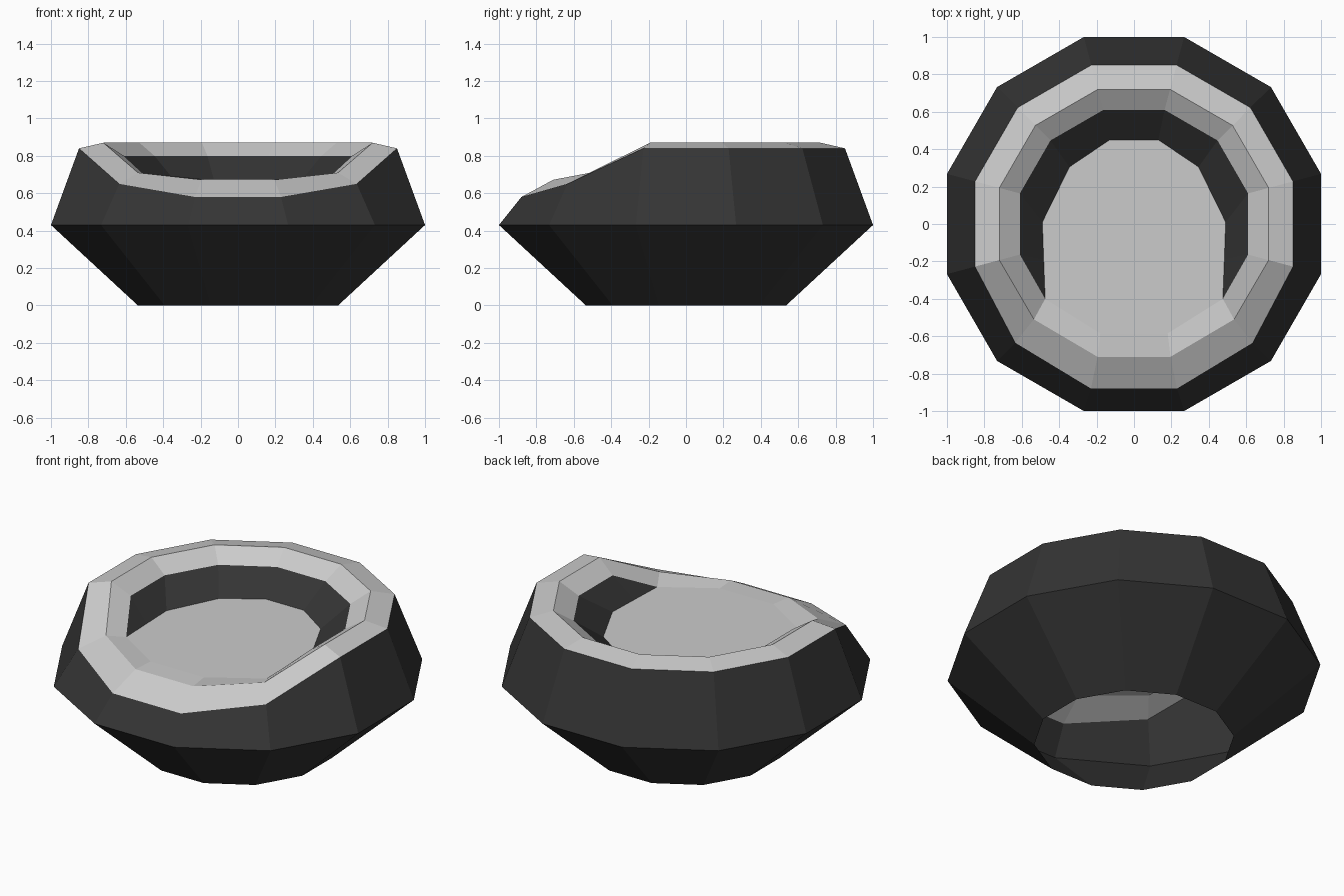
import bpy, bmesh
from math import radians, sin, cos

if "Cube" in bpy.data.objects:
    bpy.data.objects.remove(bpy.data.objects["Cube"])

N = 6  # points per half ring (12-sided body)


def half_ring(apothem, z, front=()):
    """Right half of a 12-gon, back to front; 'front' replaces the last points."""
    r = apothem / cos(radians(15))
    pts = [(r * cos(radians(75 - 30 * i)), r * sin(radians(75 - 30 * i)), z) for i in range(N)]
    if front:
        pts[-len(front):] = front
    return pts


def full_ring(half):
    """Mirror a half ring across x = 0 into a closed loop."""
    return half + [(-x, y, z) for x, y, z in reversed(half)]


def build(name, rings, material=None, cap=False):
    """Skin successive rings with quads; optionally fill the last ring."""
    bm = bmesh.new()
    loops = [[bm.verts.new(p) for p in full_ring(r)] for r in rings]
    n = 2 * N
    for lo, hi in zip(loops, loops[1:]):
        for i in range(n):
            j = (i + 1) % n
            bm.faces.new((lo[j], lo[i], hi[i], hi[j]))
    if cap:
        bm.faces.new(loops[-1][::-1])
    bmesh.ops.remove_doubles(bm, verts=bm.verts, dist=0.001)
    mesh = bpy.data.meshes.new(name)
    bm.to_mesh(mesh)
    bm.free()
    obj = bpy.data.objects.new(name, mesh)
    bpy.context.collection.objects.link(obj)
    if material:
        mesh.materials.append(material)
    return obj


dark = bpy.data.materials.new("dark_fabric")
dark.diffuse_color = (0.035, 0.035, 0.035, 1)
dark.use_nodes = True
dark.node_tree.nodes["Principled BSDF"].inputs["Base Color"].default_value = dark.diffuse_color

FLOOR = 0.675

# Cross-section rings, dipping at the front entrance
base = half_ring(0.535, 0.0)
belly = half_ring(1.0, 0.43)
rim_outer = half_ring(0.85, 0.84, [(0.635, -0.635, 0.65), (0.23, -0.88, 0.58)])
rim_top = half_ring(0.72, 0.87, [(0.535, -0.51, 0.71), (0.195, -0.71, 0.672)])
entrance = [(0.475, -0.40, FLOOR), (0.18, -0.585, FLOOR)]
rim_inner = half_ring(0.61, 0.80, entrance)
floor_edge = [(0.13, 0.45, FLOOR), (0.345, 0.305, FLOOR), (0.49, 0.01, FLOOR),
              (0.483, -0.19, FLOOR)] + entrance

# Outer shell, open underneath
build("outer_shell", [base, belly, rim_outer], dark)
# Pale rolled rim
build("padded_rim", [rim_outer, rim_top, rim_inner])
# Dark inner wall around the back and sides: collapses to nothing at the entrance
wall = build("inner_wall", [rim_inner, floor_edge], dark)
# Flat cushion
build("cushion", [floor_edge], cap=True)
